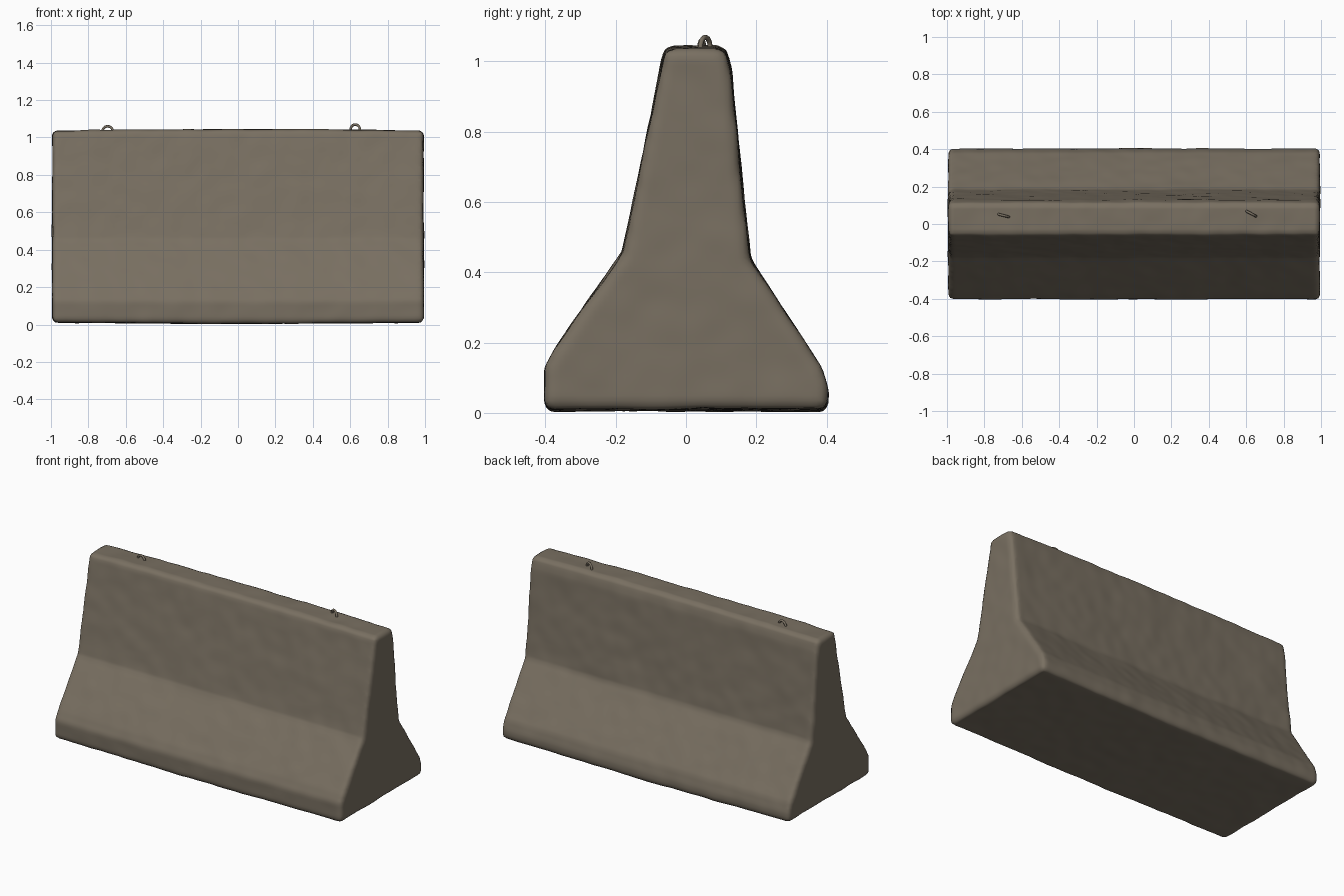
import bpy, bmesh, math
from mathutils import Vector, noise

if "Cube" in bpy.data.objects:
    bpy.data.objects.remove(bpy.data.objects["Cube"])

concrete = bpy.data.materials.new("weathered concrete")
concrete.diffuse_color = (0.19, 0.16, 0.12, 1)
concrete.use_nodes = True
concrete.node_tree.nodes["Principled BSDF"].inputs["Base Color"].default_value = concrete.diffuse_color


def finish(obj, angle):
    obj.data.materials.clear()
    obj.data.materials.append(concrete)
    bpy.ops.object.select_all(action='DESELECT')
    obj.select_set(True)
    bpy.context.view_layer.objects.active = obj
    bpy.ops.object.shade_smooth_by_angle(angle=math.radians(angle))


# Barrier body: cross-section (y, z) extruded along x
profile = [(-0.402, 0.012), (-0.402, 0.13), (-0.375, 0.18), (-0.182, 0.455), (-0.158, 0.56),
           (-0.06, 1.036), (0.112, 1.036), (0.128, 0.97), (0.164, 0.6),
           (0.184, 0.435), (0.385, 0.13), (0.404, 0.07), (0.404, 0.012)]
bm = bmesh.new()
face = bm.faces.new([bm.verts.new((-0.993, y, z)) for y, z in profile])
ext = bmesh.ops.extrude_face_region(bm, geom=[face])
bmesh.ops.translate(bm, vec=(1.986, 0, 0),
                    verts=[v for v in ext["geom"] if isinstance(v, bmesh.types.BMVert)])
bmesh.ops.recalc_face_normals(bm, faces=bm.faces)
mesh = bpy.data.meshes.new("barrier_body")
bm.to_mesh(mesh)
bm.free()
body = bpy.data.objects.new("barrier_body", mesh)
bpy.context.collection.objects.link(body)
bpy.context.view_layer.objects.active = body

# Worn edges, then an even mesh for the rough surface
bevel = body.modifiers.new("worn_edges", 'BEVEL')
bevel.width, bevel.segments = 0.024, 3
bevel.limit_method, bevel.angle_limit = 'ANGLE', math.radians(45)
remesh = body.modifiers.new("even_mesh", 'REMESH')
remesh.mode, remesh.voxel_size = 'VOXEL', 0.014
for name in ("worn_edges", "even_mesh"):
    bpy.ops.object.modifier_apply(modifier=name)

# Gentle waviness and chips, crowned top and sagging underside
normals = [v.normal.copy() for v in body.data.vertices]
for v, n in zip(body.data.vertices, normals):
    p = v.co.copy()
    rough = 0.004 * noise.noise(p * 4) + 0.003 * noise.noise(p * 11 + Vector((5, 2, 8)))
    v.co += n * rough
    bow = max(0, 1 - p.x * p.x)
    v.co.z += 0.008 * bow * max(0, p.z - 0.5) * 2
    v.co.z -= 0.007 * bow * max(0, 0.3 - p.z) / 0.3
finish(body, 60)


# Lifting hoops sunk into the top
def hoop(name, x, y, z, turn):
    bpy.ops.mesh.primitive_torus_add(major_segments=24, minor_segments=8,
                                     major_radius=0.029, minor_radius=0.007,
                                     location=(x, y, z), rotation=(math.pi / 2, 0, turn))
    obj = bpy.context.object
    obj.name = name
    finish(obj, 60)


hoop("left_lifting_hoop", -0.697, 0.045, 1.031, math.radians(-14))
hoop("right_lifting_hoop", 0.627, 0.055, 1.040, math.radians(-28))
